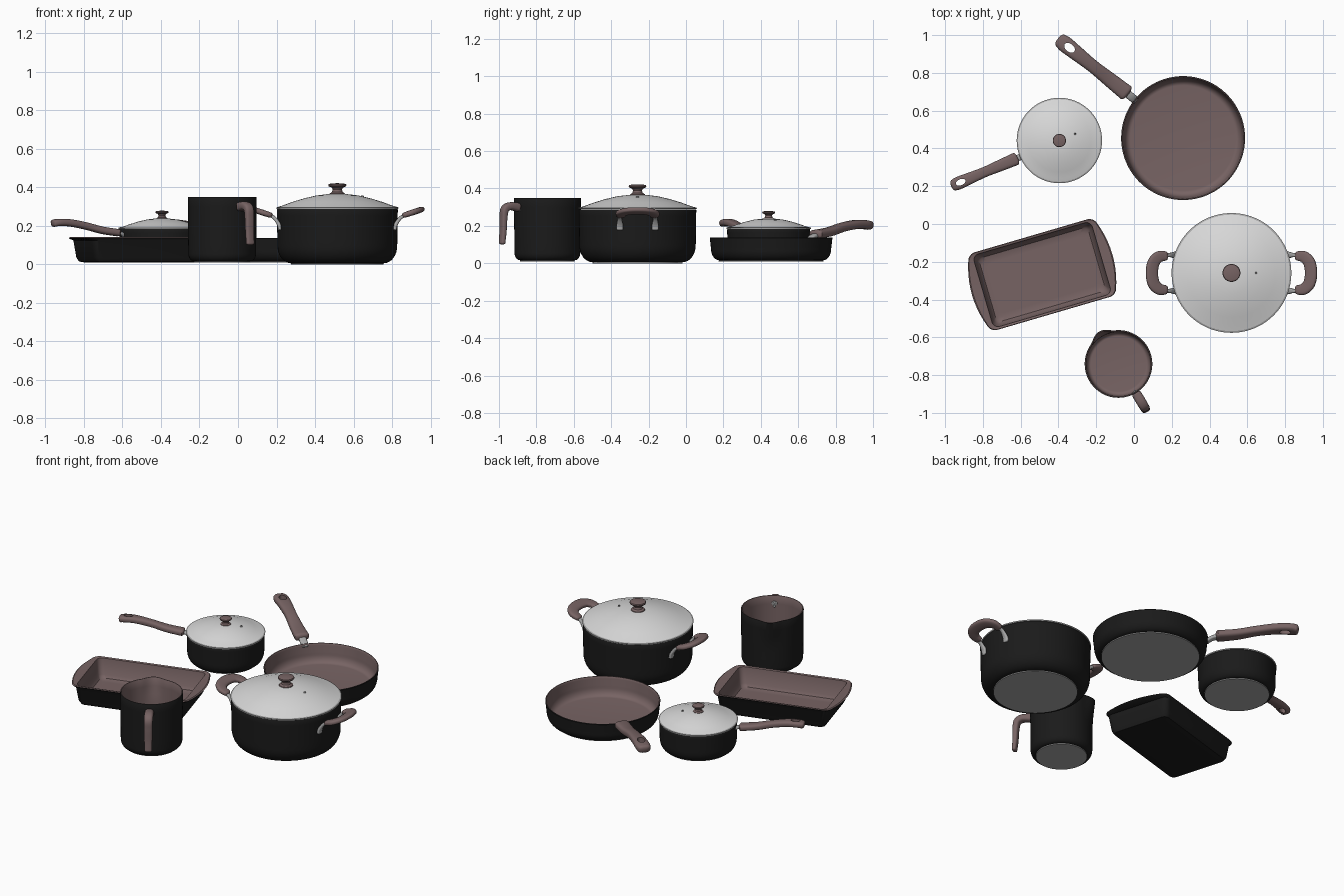
import bpy, bmesh, math
from mathutils import Matrix, Vector

if "Cube" in bpy.data.objects:
    bpy.data.objects.remove(bpy.data.objects["Cube"])

def mat(name, r, g, b):
    m = bpy.data.materials.new(name)
    m.diffuse_color = (r, g, b, 1)
    m.use_nodes = True
    m.node_tree.nodes["Principled BSDF"].inputs["Base Color"].default_value = m.diffuse_color
    return m

MATS = [mat("black_coating", .0105, .0105, .0105), mat("mauve_brown", .185, .126, .126),
        mat("lid_silver", .7, .7, .7), mat("steel", .4, .4, .4),
        mat("base_grey", .4, .4, .4)]
BLACK, BROWN, LID, STEEL, BASE = range(5)

def place(x, y, deg=0):
    return Matrix.Translation((x, y, 0)) @ Matrix.Rotation(math.radians(deg), 4, 'Z')

def finish(name, bm, M):
    bmesh.ops.recalc_face_normals(bm, faces=bm.faces)
    me = bpy.data.meshes.new(name)
    bm.to_mesh(me)
    bm.free()
    for m in MATS:
        me.materials.append(m)
    ob = bpy.data.objects.new(name, me)
    bpy.context.collection.objects.link(ob)
    ob.matrix_world = M
    return ob

def skin(bm, a, b, m):
    """Join two rings; a ring of one vertex is a pole."""
    n = max(len(a), len(b))
    for i in range(n):
        j = (i + 1) % n
        if len(a) == 1:
            f = bm.faces.new((a[0], b[j], b[i]))
        elif len(b) == 1:
            f = bm.faces.new((a[i], a[j], b[0]))
        else:
            f = bm.faces.new((a[i], a[j], b[j], b[i]))
        f.material_index = m

def lathe(name, profile, M, seg=72, warp=None):
    """Profile of (r, z, material of the band ending here)."""
    bm = bmesh.new()
    prev = None
    for r, z, m in profile:
        ring = []
        for i in range(seg if r > 0 else 1):
            a = 2 * math.pi * i / seg
            q = warp(r, z, a) if warp else r
            ring.append(bm.verts.new((q * math.cos(a), q * math.sin(a), z)))
        if prev:
            skin(bm, prev, ring, m)
        prev = ring
    return finish(name, bm, M)

def vessel(name, M, R, Rb, H, z0, base, cx, cz, warp=None):
    """Pan body: grey base disc, black outside, brown inside."""
    t, zb = .008, z0 + .006
    p = [(0, z0, BASE), (base, z0, BASE), (base, zb, BASE)]
    arc = [math.pi / 2 * k / 8 for k in range(9)]
    p += [(Rb - cx + cx * math.sin(a), zb + cz * (1 - math.cos(a)), BLACK) for a in arc]
    walls = [k / 6 for k in range(1, 7)]
    p += [(Rb + (R - Rb) * k, zb + cz + (H - .003 - zb - cz) * k, BLACK) for k in walls]
    p += [(R - .002, H, BLACK), (R - t + .002, H, BROWN), (R - t, H - .003, BROWN)]
    p += [(Rb - t + (R - Rb) * k, zb + cz + (H - .003 - zb - cz) * k, BROWN)
          for k in reversed(walls[:-1])]
    p += [(Rb - cx + (cx - t) * math.sin(a), zb + t + (cz - t) * (1 - math.cos(a)), BROWN)
          for a in reversed(arc)]
    return lathe(name, p + [(0, zb + t, BROWN)], M, 96, warp)

def lid(name, M, R, z, h, k, vent):
    """Domed lid with steel edge, knob and steam vent."""
    curve = [(1, 0), (.9, .19), (.75, .43), (.55, .69), (.35, .89), (.18, .98), (0, 1)]
    p = [(0, z + h - .006, LID)]
    p += [(R * .985 * r, z + h * c - .004, LID) for r, c in reversed(curve[:-1])]
    p += [(R + .003, z - .004, STEEL), (R + .004, z + .003, STEEL), (R * .985, z + .006, STEEL)]
    p += [(R * r, z + h * c, LID) for r, c in curve[1:]]
    lathe(name, p, M, 96)
    s = z + h - .004
    prof = [(0, 0), (.9, 0), (.85, .12), (.6, .25), (.52, .45), (.62, .62), (.97, .75),
            (1.03, .85), (.97, .95), (.7, 1), (0, 1.03)]
    lathe(name + "_knob", [(r * k, s + c * k * 1.27, BROWN) for r, c in prof], M, 40)
    d = math.hypot(*vent)
    c = [b for b in curve if b[0] * R >= d][-1]
    e = curve[curve.index(c) + 1]
    f = (c[0] - d / R) / (c[0] - e[0])
    zv = z + h * (c[1] + f * (e[1] - c[1]))
    lathe(name + "_vent", [(0, zv - .006, STEEL), (.008, zv - .006, STEEL), (.008, zv + .003, STEEL),
          (.004, zv + .004, STEEL), (0, zv, BLACK)],
          M @ Matrix.Translation((vent[0], vent[1], 0)), 16)

def sweep(name, M, pts, sizes, normal, m, rnd=.6, power=.7, seg=24):
    """Sweep a rounded section; sizes are half extents along normal and across it."""
    n = Vector(normal).normalized()
    P = [Vector(p) for p in pts]
    if len(sizes) == 1:
        sizes = sizes * len(P)
    S = [Vector((a, b, 0)) for a, b in sizes]

    def spline(L, i, t):
        a, b, c, d = L[max(i - 1, 0)], L[i], L[i + 1], L[min(i + 2, len(L) - 1)]
        return .5 * (2 * b + (c - a) * t + (2 * a - 5 * b + 4 * c - d) * t * t
                     + (3 * b - a - 3 * c + d) * t ** 3)
    st = [(i, k / 8) for i in range(len(P) - 1) for k in range(8)] + [(len(P) - 2, 1)]
    C, Z = [spline(P, *s) for s in st], [spline(S, *s) for s in st]
    T = [(C[min(i + 1, len(C) - 1)] - C[max(i - 1, 0)]).normalized() for i in range(len(C))]
    rings = list(zip(C, Z, T))
    for deg in (30, 55, 75):          # rounded ends
        s, c = math.sin(math.radians(deg)), math.cos(math.radians(deg))
        rings.insert(0, (C[0] - T[0] * Z[0].y * rnd * s, Z[0] * c, T[0]))
        rings.append((C[-1] + T[-1] * Z[-1].y * rnd * s, Z[-1] * c, T[-1]))
    bm = bmesh.new()
    prev = None
    for c, z, t in rings:
        side = t.cross(n).normalized()
        ring = []
        for i in range(seg):
            a = 2 * math.pi * i / seg
            u, v = math.cos(a), math.sin(a)
            ring.append(bm.verts.new(c + n * z.x * math.copysign(abs(u) ** power, u)
                                     + side * z.y * math.copysign(abs(v) ** power, v)))
        if prev:
            skin(bm, prev, ring, m)
        else:
            bm.faces.new(ring).material_index = m
        prev = ring
    bm.faces.new(prev).material_index = m
    return finish(name, bm, M)

def long_handle(name, M, r0, r1, w, th, zs, hole, zb, rb):
    """Long grip with hanging hole, on a steel bracket."""
    L = r1 - r0
    ks, ws = (0, .25, .5, .75, .92, 1), (1, .9, .8, .92, 1, .86)
    grip = sweep(name, M, [(r0 + L * k, 0, z) for k, z in zip(ks, zs)],
                 [(w * q, th) for q in ws], (0, 1, 0), BROWN)
    bm = bmesh.new()
    bmesh.ops.create_cone(bm, cap_ends=True, segments=32, radius1=1, radius2=1, depth=.3)
    for f in bm.faces:
        f.material_index = BROWN
    bm.transform(Matrix.Translation((hole[0], 0, zs[-1])) @ Matrix.Diagonal((hole[1], hole[2], 1, 1)))
    cut = finish("hole_cutter", bm, M)
    cut.hide_render = True
    mod = grip.modifiers.new("hole", 'BOOLEAN')
    mod.operation, mod.object, mod.solver = 'DIFFERENCE', cut, 'EXACT'
    bpy.context.view_layer.objects.active = grip
    bpy.ops.object.modifier_apply(modifier="hole")
    bpy.data.objects.remove(cut)
    sweep(name + "_bracket", M, [(rb, 0, zb), ((rb + r0) / 2, 0, (zb + zs[0]) / 2 + .004), (r0 + .02, 0, zs[0])],
          [(w * .5, th * .5)], (0, 1, 0), STEEL, .2)

# Frying pan
M = place(.26, .455, 141.5)
vessel("frying_pan", M, .328, .321, .138, .01, .28, .043, .06)
long_handle("frying_pan_handle", M, .385, .832, .043, .024, (.155, .168, .192, .207, .207, .203),
            (.768, .032, .021), .118, .322)

# Small saucepan with lid
M = place(-.395, .442, 202.9)
vessel("saucepan", M, .222, .22, .184, .01, .185, .035, .06)
lid("saucepan_lid", place(-.395, .442), .222, .187, .052, .034, (.083, .035))
long_handle("saucepan_handle", M, .25, .61, .034, .019, (.165, .178, .2, .216, .218, .214),
            (.567, .027, .016), .15, .216)

# Large pot with lid and two loop handles
M = place(.516, -.259)
vessel("large_pot", M, .314, .311, .288, 0, .24, .07, .09)
lid("large_pot_lid", M, .313, .293, .073, .046, (.13, 0))
half = [(.35, .09), (.382, .086), (.407, .064), (.418, .034)]
loop = half + [(.421, 0)] + [(r, -y) for r, y in reversed(half)]
for side, deg in (("right", 0), ("left", 180)):
    M = place(.516, -.259, deg)
    sweep("pot_handle_" + side, M, [(r, y, .255 + .33 * (r - .345)) for r, y in loop],
          [(.014, .025), (.015, .03), (.015, .032), (.015, .033), (.015, .033),
           (.015, .033), (.015, .032), (.015, .03), (.014, .025)], (-.33, 0, 1), BROWN)
    for s in (-1, 1):
        y = s * .095
        sweep("pot_handle_bracket", M, [(.298, y, .182), (.304, y, .208), (.328, y, .242), (.36, y, .258)],
              [(.018, .01), (.017, .01), (.011, .009), (.011, .009)], (0, 1, 0), STEEL)

# Milk pot with pouring lip and bent handle
def spout(r, z, a):
    k = .5 + .5 * math.cos(min(1, abs(a - math.pi) / .45) * math.pi)
    return r + .021 * k * min(1, max(0, (z - .2) / .14)) if r > .1 else r
M = place(-.082, -.741, -59)
vessel("milk_pot", M, .179, .176, .35, .01, .146, .03, .04, spout)
sweep("milk_pot_handle", M, [(.187, 0, .3), (.235, 0, .305), (.266, 0, .288), (.274, 0, .24),
                             (.277, 0, .17), (.283, 0, .108)],
      [(.026, .024), (.026, .021), (.025, .02), (.024, .017), (.023, .015), (.022, .013)],
      (0, 1, 0), BROWN)
sweep("milk_pot_bracket", M, [(.172, 0, .295), (.185, 0, .298), (.2, 0, .3)], [(.018, .02)],
      (0, 1, 0), STEEL, .2)
for z in (.285, .31):
    sweep("milk_pot_rivet", M, [(.166, 0, z), (.17, 0, z), (.174, 0, z)], [(.007, .007)],
          (0, 1, 0), STEEL, .5, 1, 12)

# Roasting tray: stacked rounded rectangles, end grips bulge outwards
def tray_ring(bm, hx, hy, rad, z, bulge):
    pts = []
    for q in range(4):
        sx, sy = ((1, 1), (-1, 1), (-1, -1), (1, -1))[q]
        for k in range(7):
            a = math.pi / 2 * (q + k / 6)
            pts.append((sx * (hx - rad) + rad * math.cos(a), sy * (hy - rad) + rad * math.sin(a)))
        if q in (1, 3):
            pts += [(sx * hx, sy * (hy - rad) * (1 - k / 5)) for k in range(1, 10)]
    return [bm.verts.new((x + math.copysign(bulge * (1 - (y / hy) ** 2), x) * (abs(x) > hx - rad - 1e-4), y, z))
            for x, y in pts]

bm = bmesh.new()
rings = [(.28, .155, .02, .01, 0, BLACK), (.308, .183, .03, .015, 0, BLACK), (.32, .195, .035, .035, 0, BLACK),
         (.333, .207, .035, .125, 0, BLACK), (.339, .212, .03, .132, .041, BLACK),
         (.342, .214, .03, .137, .045, BLACK), (.339, .211, .03, .142, .041, BROWN),
         (.326, .2, .033, .138, 0, BROWN), (.312, .188, .03, .042, 0, BROWN),
         (.3, .176, .03, .025, 0, BROWN), (.28, .156, .025, .02, 0, BROWN), (.26, .136, .02, .02, 0, BROWN)]
prev = None
for *dims, m in rings:
    ring = tray_ring(bm, *dims)
    if prev:
        skin(bm, prev, ring, m)
    else:
        bm.faces.new(ring).material_index = BLACK
    prev = ring
bm.faces.new(prev).material_index = BROWN
finish("roasting_tray", bm, place(-.486, -.268, 16.3))

# Smooth shading with crisp edges
bpy.ops.object.select_all(action='SELECT')
bpy.context.view_layer.objects.active = bpy.context.scene.objects[0]
bpy.ops.object.shade_smooth_by_angle(angle=math.radians(38))
